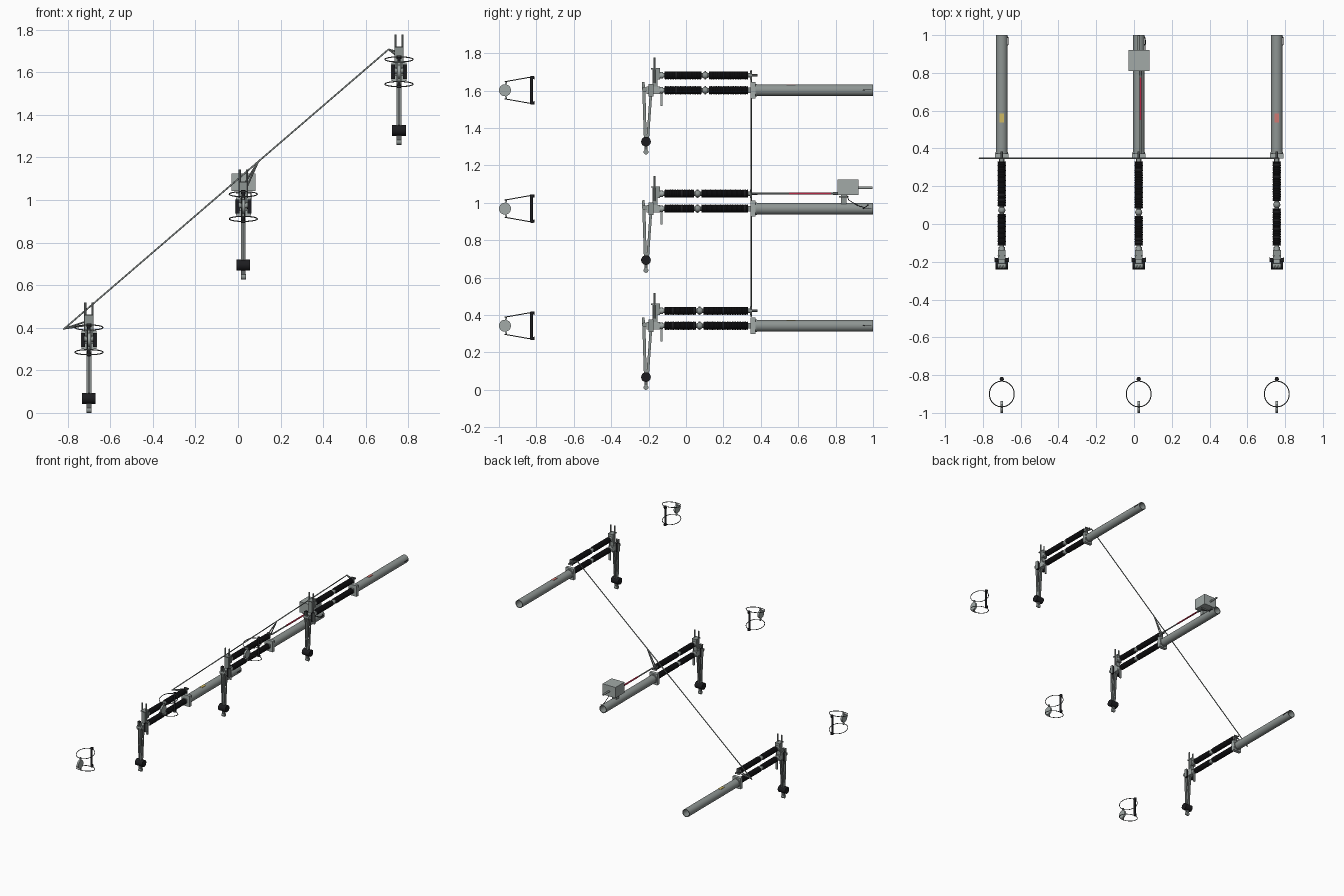
import bpy, bmesh, math
from mathutils import Vector, Matrix

if "Cube" in bpy.data.objects:
    bpy.data.objects.remove(bpy.data.objects["Cube"])


def material(name, r, g, b):
    m = bpy.data.materials.new(name)
    m.diffuse_color = (r, g, b, 1)
    m.use_nodes = True
    m.node_tree.nodes["Principled BSDF"].inputs["Base Color"].default_value = m.diffuse_color
    return m


STEEL = material("steel grey", 0.27, 0.30, 0.29)
LIGHT = material("light grey", 0.36, 0.40, 0.39)
DARK = material("dark steel", 0.12, 0.13, 0.13)
BLACK = material("black rubber", 0.012, 0.012, 0.014)
RED = material("red", 0.50, 0.02, 0.06)
PINK = material("faded red", 0.62, 0.19, 0.17)
YELLOW = material("yellow", 0.62, 0.48, 0.12)


def finish(name, bm, mat):
    bmesh.ops.recalc_face_normals(bm, faces=bm.faces)
    me = bpy.data.meshes.new(name)
    bm.to_mesh(me)
    bm.free()
    me.materials.append(mat)
    ob = bpy.data.objects.new(name, me)
    bpy.context.collection.objects.link(ob)
    return ob


def box(name, centre, size, mat):
    bm = bmesh.new()
    bmesh.ops.create_cube(bm, size=1)
    bmesh.ops.scale(bm, vec=size, verts=bm.verts)
    bmesh.ops.translate(bm, vec=centre, verts=bm.verts)
    return finish(name, bm, mat)


def rod(name, p, q, r, mat, sides=16):
    p, q = Vector(p), Vector(q)
    d = q - p
    bm = bmesh.new()
    m = Matrix.Translation((p + q) / 2) @ d.to_track_quat('Z', 'Y').to_matrix().to_4x4()
    bmesh.ops.create_cone(bm, cap_ends=True, segments=sides, radius1=r, radius2=r,
                          depth=d.length, matrix=m)
    return finish(name, bm, mat)


def bar(name, p, q, width_x, thick, mat):
    """Flat link between two points lying in a y-z plane."""
    p, q = Vector(p), Vector(q)
    d = q - p
    ang = math.atan2(d.y, d.z)
    bm = bmesh.new()
    m = Matrix.Translation((p + q) / 2) @ Matrix.Rotation(-ang, 4, 'X')
    bmesh.ops.create_cube(bm, size=1)
    bmesh.ops.scale(bm, vec=(width_x, thick, d.length), verts=bm.verts)
    bmesh.ops.transform(bm, matrix=m, verts=bm.verts)
    return finish(name, bm, mat)


def lathe(name, x, z, profile, mat, sides=24, closed=False):
    """Spin (radius, y) points around an axis parallel to y."""
    bm = bmesh.new()
    rings = [[bm.verts.new((x + r * math.cos(a), y, z + r * math.sin(a)))
              for a in (2 * math.pi * i / sides for i in range(sides))] for r, y in profile]
    pairs = list(zip(rings, rings[1:])) + ([(rings[-1], rings[0])] if closed else [])
    for a, b in pairs:
        for i in range(sides):
            j = (i + 1) % sides
            bm.faces.new((a[i], a[j], b[j], b[i]))
    if not closed:
        bm.faces.new(rings[0])
        bm.faces.new(rings[-1])
    return finish(name, bm, mat)


def wire(name, points, r, mat, cyclic=False):
    cu = bpy.data.curves.new(name, 'CURVE')
    cu.dimensions = '3D'
    cu.bevel_depth = r
    cu.bevel_resolution = 2
    sp = cu.splines.new('POLY')
    sp.points.add(len(points) - 1)
    for pt, co in zip(sp.points, points):
        pt.co = (*co, 1)
    sp.use_cyclic_u = cyclic
    cu.materials.append(mat)
    ob = bpy.data.objects.new(name, cu)
    bpy.context.collection.objects.link(ob)
    return ob


def insulator(name, x, z, y0, y1):
    """Finely ribbed rubber body with metal end caps."""
    n = max(4, round((y1 - y0) / 0.009))
    step = (y1 - y0) / n
    prof = []
    for i in range(n):
        y = y0 + i * step
        prof += [(0.0195, y), (0.0215, y + step * 0.25), (0.0215, y + step * 0.75), (0.0195, y + step * 0.98)]
    lathe(name, x, z, prof, BLACK)
    rod(name + "_core", (x, y0 - 0.02, z), (x, y1 + 0.02, z), 0.012, STEEL)


def pole(tag, x, z, ball):
    P = lambda dx, y, dz: (x + dx, y, z + dz)
    # hollow support tube with stepped flange
    lathe(tag + "_tube", x, z, [(0.031, 0.37), (0.031, 1.0), (0.026, 1.0), (0.026, 0.37)],
          STEEL, 40, closed=True)
    rod(tag + "_tube_collar", P(0, 0.365, 0), P(0, 0.38, 0), 0.034, STEEL, 32)
    box(tag + "_flange", P(0, 0.359, 0), (0.07, 0.026, 0.086), LIGHT)
    box(tag + "_flange_neck", P(0, 0.342, 0), (0.03, 0.02, 0.03), STEEL)
    # two rows of insulators meeting at a round joint
    for row, dz in (("lower", 0), ("upper", 0.08)):
        insulator(f"{tag}_{row}_front_insulator", x, z + dz, -0.115, ball - 0.02)
        insulator(f"{tag}_{row}_back_insulator", x, z + dz, ball + 0.02, 0.332)
        rr = 0.019
        lathe(f"{tag}_{row}_joint", x, z + dz,
              [(rr * math.sin(a), ball - rr * math.cos(a)) for a in
               (math.pi * (i + 0.5) / 9 for i in range(9))], STEEL)
        rod(f"{tag}_{row}_joint_pin", P(0, ball, dz - 0.023), P(0, ball, dz + 0.023), 0.005, STEEL)
        rod(f"{tag}_{row}_end_cap", P(0, -0.145, dz), P(0, -0.122, dz), 0.018, LIGHT)
    # crank end of the upper row
    rod(tag + "_crank_pin", P(0, 0.33, 0.08), P(0, 0.383, 0.08), 0.006, DARK)
    box(tag + "_crank_hub", P(0, 0.348, 0.08), (0.022, 0.01, 0.045), DARK)
    # head: body, post, guide horns and lever
    box(tag + "_head_body", P(0, -0.175, 0), (0.036, 0.07, 0.04), LIGHT)
    box(tag + "_head_post", P(0, -0.166, 0.06), (0.032, 0.026, 0.115), STEEL)
    box(tag + "_head_top_plate", P(0, -0.163, 0.115), (0.042, 0.05, 0.006), STEEL)
    box(tag + "_head_bracket", P(0, -0.146, 0.085), (0.04, 0.014, 0.055), STEEL)
    box(tag + "_trip_lever", P(0, -0.131, -0.05), (0.014, 0.009, 0.07), LIGHT)
    for s, side in ((-1, "left"), (1, "right")):
        rod(f"{tag}_{side}_horn", P(s * 0.017, -0.168, 0.04), P(s * 0.017, -0.168, 0.175), 0.005, STEEL, 8)
        box(f"{tag}_{side}_cheek", P(s * 0.027, -0.19, 0), (0.016, 0.02, 0.066), BLACK)
        box(f"{tag}_{side}_cheek_cover", P(s * 0.0365, -0.188, 0), (0.003, 0.026, 0.066), STEEL)
        bar(f"{tag}_{side}_front_link", P(s * 0.008, -0.228, 0.045), P(s * 0.008, -0.218, -0.27), 0.006, 0.014, STEEL)
        bar(f"{tag}_{side}_back_link", P(s * 0.008, -0.187, -0.01), P(s * 0.008, -0.205, -0.265), 0.006, 0.014, STEEL)
    bar(tag + "_arm_core", P(0, -0.222, 0), P(0, -0.215, -0.265), 0.010, 0.010, DARK)
    rod(tag + "_link_pivot", P(-0.022, -0.222, 0.005), P(0.022, -0.222, 0.005), 0.013, STEEL)
    # contact roller at the bottom of the swinging arm
    rod(tag + "_arm_roller", P(-0.032, -0.214, -0.275), P(0.032, -0.214, -0.275), 0.026, BLACK, 20)
    box(tag + "_arm_tip_neck", P(0, -0.214, -0.305), (0.022, 0.016, 0.045), DARK)
    rod(tag + "_arm_tip", P(-0.012, -0.214, -0.33), P(0.012, -0.214, -0.33), 0.013, STEEL)
    # loose contact cage in front: two tilted rings, a terminal disc and a bar
    for s, side in ((-1, "bottom"), (1, "top")):
        pts = [P(0.066 * math.cos(a), -0.9 + 0.068 * math.sin(a), s * (0.058 + 0.012 * math.sin(a)))
               for a in (2 * math.pi * i / 40 for i in range(40))]
        wire(f"{tag}_cage_{side}_ring", pts, 0.0026, DARK, True)
        rod(f"{tag}_cage_{side}_knob", P(0, -0.822, s * 0.06), P(0, -0.82, s * 0.076), 0.011, BLACK)
        bar(f"{tag}_cage_{side}_strap", P(0, -0.965, s * 0.02), P(0, -0.96, s * 0.05), 0.012, 0.008, STEEL)
    rod(tag + "_cage_bar", P(0, -0.826, -0.07), P(0, -0.826, 0.07), 0.008, BLACK)
    rod(tag + "_terminal_disc", P(-0.007, -0.968, 0), P(0.007, -0.968, 0), 0.032, LIGHT, 28)
    # earthing wire beside the tube's far end
    wire(tag + "_earth_wire", [P(0.031, 0.945, 0), P(0.035, 0.955, 0.002), P(0.035, 0.975, 0.003),
                               P(0.032, 0.992, 0.002)], 0.0018, BLACK)


POLES = {"low_pole": (-0.70, 0.343, 0.073),
         "middle_pole": (0.025, 0.969, 0.062),
         "high_pole": (0.756, 1.602, 0.103)}
for tag, (x, z, ball) in POLES.items():
    pole(tag, x, z, ball)

# coupling rod and its crank levers
Y = 0.348
rod("coupling_rod", (-0.82, Y, 0.392), (0.707, Y, 1.707), 0.0038, STEEL, 12)
for tag, knob in (("low_pole", (-0.815, 0.396)), ("middle_pole", (0.095, 1.18)), ("high_pole", (0.707, 1.707))):
    x, z, _ = POLES[tag]
    for s in (-1, 1):
        d = Vector((knob[0] - x, knob[1] - z - 0.08)).normalized() * 0.010 * s
        rod(f"{tag}_crank_lever_{'a' if s < 0 else 'b'}", (x - d.y, Y, z + 0.08 + d.x),
            (knob[0], Y, knob[1]), 0.004, STEEL, 10)

# drive box, shaft and stand on the middle pole
cx = 0.026
box("drive_box", (cx, 0.866, 1.083), (0.112, 0.112, 0.084), LIGHT)
rod("drive_shaft", (cx + 0.008, 0.37, 1.05), (cx + 0.008, 0.83, 1.05), 0.005, STEEL)
rod("drive_shaft_red_sleeve", (cx + 0.008, 0.55, 1.05), (cx + 0.008, 0.775, 1.05), 0.006, RED)
rod("drive_shaft_coupling", (cx + 0.008, 0.785, 1.05), (cx + 0.008, 0.815, 1.05), 0.008, DARK)
rod("drive_handle", (cx, 0.92, 1.08), (cx, 0.997, 1.08), 0.007, STEEL)
box("drive_stand", (cx, 0.843, 1.02), (0.04, 0.03, 0.05), STEEL)
box("drive_stand_foot", (cx, 0.843, 1.034), (0.07, 0.05, 0.008), STEEL)
wire("drive_cable", [(cx + 0.035, 0.86, 1.04), (cx + 0.036, 0.87, 1.015), (cx + 0.036, 0.92, 0.985),
                     (cx + 0.036, 0.955, 0.975), (cx + 0.034, 0.975, 0.99)], 0.002, BLACK)

# thin coloured marker plates on the outer tubes
box("yellow_marker", (-0.70, 0.561, 0.3735), (0.022, 0.048, 0.003), YELLOW)
box("red_marker", (0.756, 0.561, 1.6325), (0.022, 0.048, 0.003), PINK)

# smooth round parts, keep edges crisp
bpy.ops.object.select_all(action='DESELECT')
meshes = [o for o in bpy.data.objects if o.type == 'MESH']
for o in meshes:
    o.select_set(True)
bpy.context.view_layer.objects.active = meshes[0]
bpy.ops.object.shade_smooth_by_angle(angle=math.radians(35))
